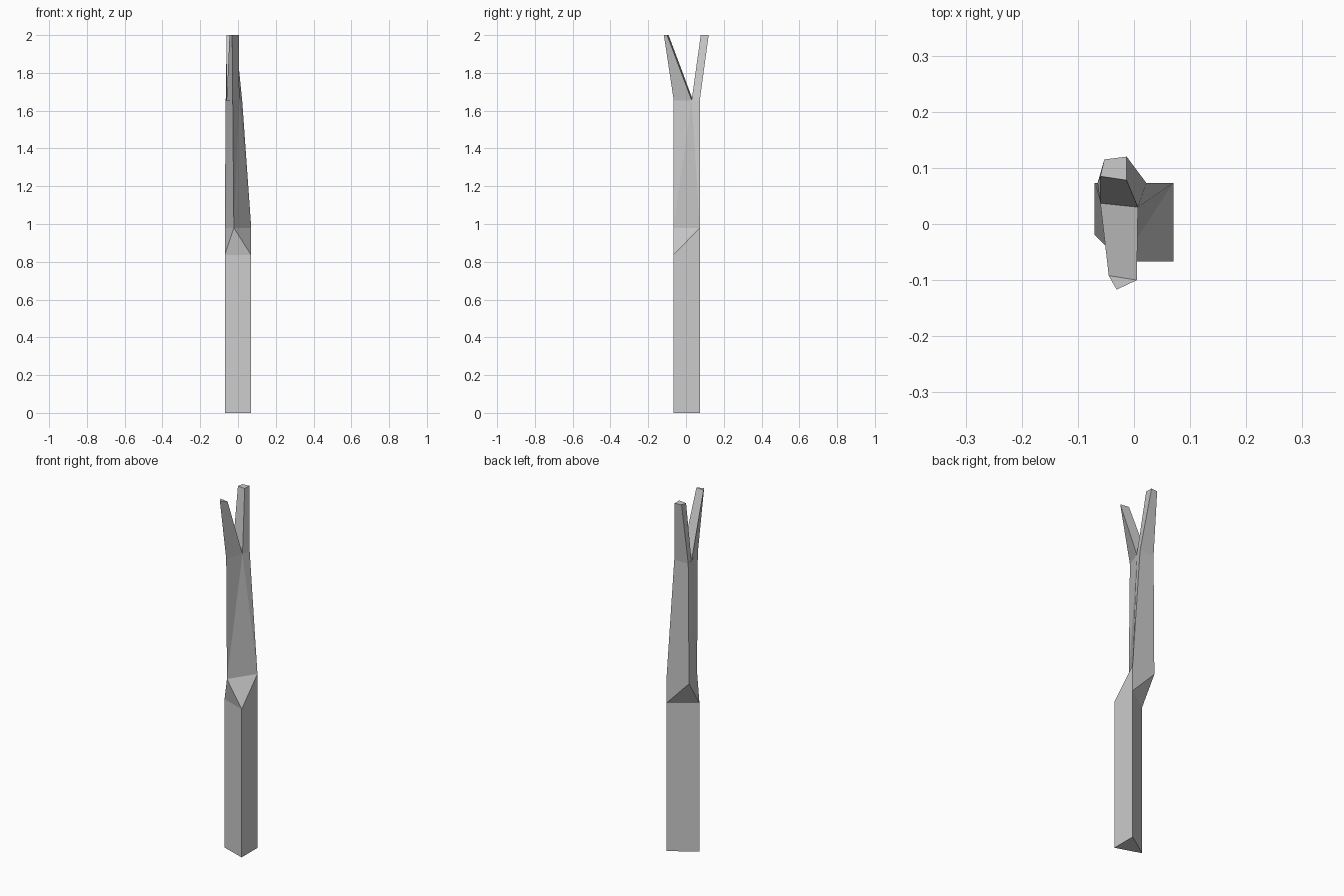
import bpy, bmesh

if "Cube" in bpy.data.objects:
    bpy.data.objects.remove(bpy.data.objects["Cube"])

bm = bmesh.new()


def ring(z, points):
    return [bm.verts.new((x, y, z)) for x, y in points]


def skin(lower, upper):
    n = len(lower)
    for i in range(n):
        j = (i + 1) % n
        bm.faces.new((lower[i], lower[j], upper[j], upper[i]))


# Triangular lower trunk
tri = [(-0.07, -0.02), (0.07, -0.067), (0.07, 0.073)]
foot = ring(0, tri)
a, b, c = knee = ring(0.835, tri)
bm.faces.new(foot[::-1])
skin(foot, knee)

# Twisted joint to a second, turned triangle
p, r, q = ring(0.98, [(-0.022, -0.067), (0.07, 0.073), (-0.07, 0.073)])
for tri_face in ((a, b, p), (b, r, p), (b, c, r), (c, q, r), (c, a, q), (a, p, q)):
    bm.faces.new(tri_face)

# Tapered upper trunk, split by a crotch line (m to l)
p2, m, r2, q2, l = ring(1.655, [(-0.028, -0.065), (0.007, 0.03), (0.022, 0.073),
                                (-0.065, 0.073), (-0.06, 0.037)])
bm.faces.new((p, r, r2, m, p2))
bm.faces.new((r, q, q2, r2))
bm.faces.new((q, p, p2, l, q2))

# Front fork (three-sided) and back fork (four-sided)
front_tip = ring(2, [(-0.031, -0.117), (0.005, -0.10), (-0.045, -0.092)])
back_tip = ring(2, [(-0.06, 0.085), (-0.013, 0.078), (-0.013, 0.12), (-0.053, 0.115)])
for base, tip in (((p2, m, l), front_tip), ((l, m, r2, q2), back_tip)):
    skin(base, tip)
    bm.faces.new(tip)

bmesh.ops.triangulate(bm, faces=[f for f in bm.faces if len(f.verts) > 4])
bmesh.ops.recalc_face_normals(bm, faces=bm.faces)
mesh = bpy.data.meshes.new("forked_trunk")
bm.to_mesh(mesh)
bm.free()
bpy.context.collection.objects.link(bpy.data.objects.new("forked_trunk", mesh))
